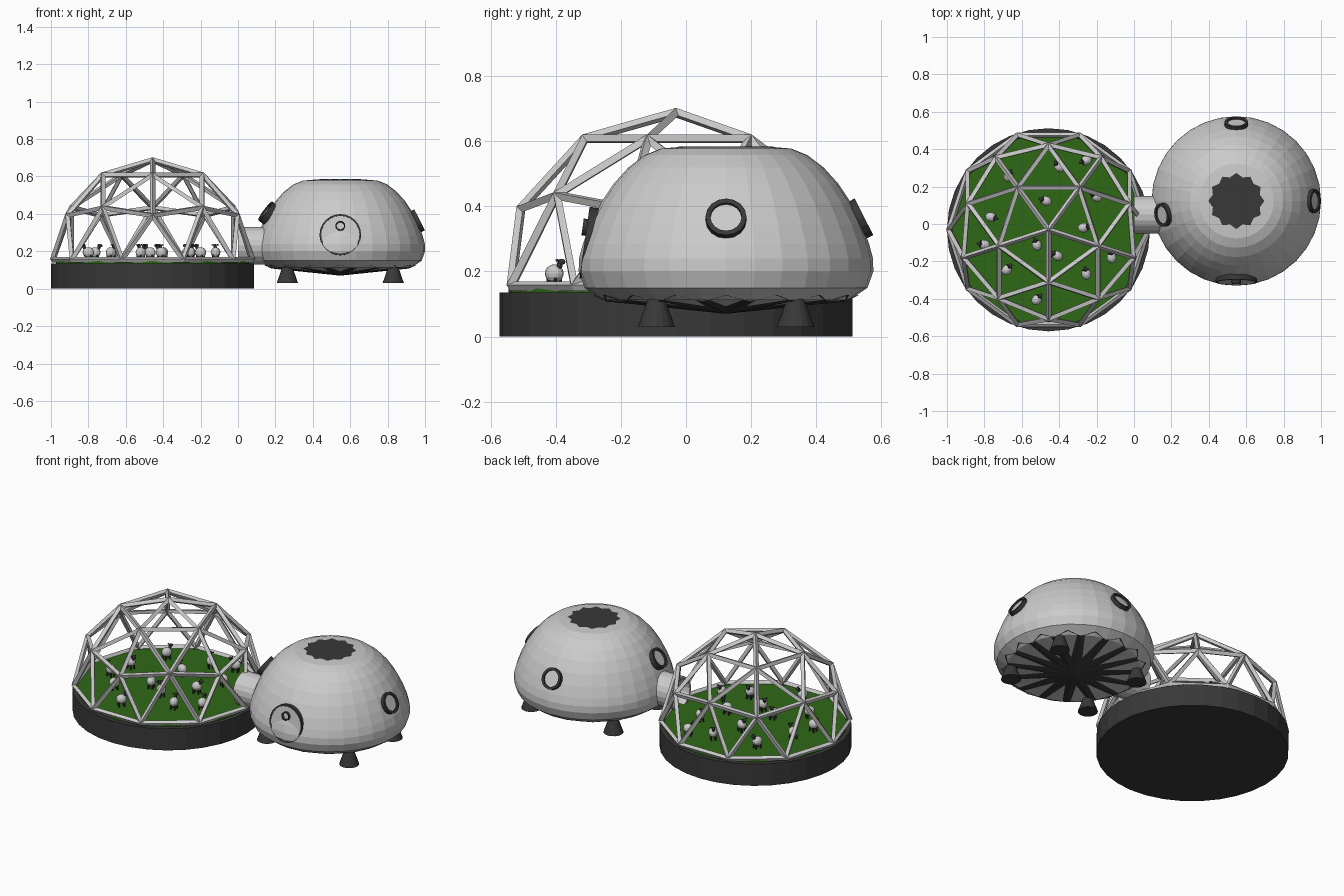
import bpy, bmesh, math
from mathutils import Matrix, Vector

if "Cube" in bpy.data.objects:
    bpy.data.objects.remove(bpy.data.objects["Cube"])


def material(name, rgb):
    m = bpy.data.materials.new(name)
    m.diffuse_color = (*rgb, 1)
    m.use_nodes = True
    m.node_tree.nodes["Principled BSDF"].inputs["Base Color"].default_value = m.diffuse_color
    return m


DARK = material("dark_metal", (0.04, 0.04, 0.04))
GREEN = material("grass_green", (0.028, 0.14, 0.008))
WOOL = material("wool", (0.8, 0.8, 0.8))


def finish(bm, name, mat=None, matrix=None):
    bmesh.ops.remove_doubles(bm, verts=bm.verts, dist=1e-5)
    bmesh.ops.recalc_face_normals(bm, faces=bm.faces)
    me = bpy.data.meshes.new(name)
    bm.to_mesh(me)
    bm.free()
    ob = bpy.data.objects.new(name, me)
    bpy.context.collection.objects.link(ob)
    if mat:
        me.materials.append(mat)
    if matrix:
        ob.matrix_world = matrix
    return ob


def lathe(name, profile, segs, mat=None, matrix=None):
    """Revolve (radius, height) points around the local z axis."""
    bm = bmesh.new()
    rows = []
    for r, z in profile:
        if r == 0:
            rows.append([bm.verts.new((0, 0, z))] * segs)
        else:
            rows.append([bm.verts.new((r * math.cos(a), r * math.sin(a), z))
                         for a in (2 * math.pi * i / segs for i in range(segs))])
    for a, b in zip(rows, rows[1:]):
        for i in range(segs):
            j = (i + 1) % segs
            vs = list(dict.fromkeys((a[i], a[j], b[j], b[i])))
            if len(vs) > 2:
                bm.faces.new(vs)
    return finish(bm, name, mat, matrix)


def facing(pos, azimuth, elevation):
    """Matrix at pos whose local z looks along azimuth / elevation (degrees)."""
    a, e = math.radians(azimuth), math.radians(elevation)
    d = Vector((math.cos(a) * math.cos(e), math.sin(a) * math.cos(e), math.sin(e)))
    return Matrix.Translation(pos) @ d.to_track_quat('Z', 'Y').to_matrix().to_4x4()


def star(name, points, r_out, z_out, r_in, z_in, z_mid, matrix):
    """Dark cap with a zigzag rim."""
    bm = bmesh.new()
    mid = bm.verts.new((0, 0, z_mid))
    rim = []
    for i in range(points * 2):
        a = math.pi * i / points
        r, z = (r_out, z_out) if i % 2 == 0 else (r_in, z_in)
        rim.append(bm.verts.new((r * math.cos(a), r * math.sin(a), z)))
    for i in range(len(rim)):
        bm.faces.new((mid, rim[i], rim[(i + 1) % len(rim)]))
    return finish(bm, name, DARK, matrix)


# Pasture platform and grass
DX, DY = -0.457, -0.031
at_dome = Matrix.Translation((DX, DY, 0))
lathe("platform", [(0, 0), (0.543, 0), (0.543, 0.135), (0, 0.135)], 32, DARK, at_dome)
lathe("grass", [(0, 0.13), (0.515, 0.13), (0.515, 0.15), (0, 0.15)], 32, GREEN, at_dome)

# Geodesic dome frame: upper half of an icosphere turned into struts
bm = bmesh.new()
bmesh.ops.create_icosphere(bm, subdivisions=2, radius=0.533)
bmesh.ops.delete(bm, geom=[v for v in bm.verts if v.co.z < -0.01], context='VERTS')
dome = finish(bm, "dome_frame", None,
              Matrix.Translation((DX, DY, 0.155)) @ Matrix.Rotation(-math.pi / 2, 4, 'Z'))
wire = dome.modifiers.new("struts", 'WIREFRAME')
wire.thickness = 0.03
wire.use_boundary = True
wire.use_even_offset = True

# Pod hull
PX, PY = 0.547, 0.123
at_pod = Matrix.Translation((PX, PY, 0))
lathe("pod_hull", [(0, 0.58), (0.14, 0.583), (0.2, 0.578), (0.25, 0.558), (0.3, 0.52),
                   (0.345, 0.47), (0.385, 0.41), (0.417, 0.345), (0.44, 0.285),
                   (0.452, 0.24), (0.453, 0.2), (0.435, 0.15), (0.38, 0.113), (0, 0.078)],
      32, None, at_pod)
star("pod_roof_cap", 12, 0.15, 0.585, 0.13, 0.585, 0.586, at_pod)
star("pod_underside", 16, 0.41, 0.128, 0.375, 0.108, 0.07, at_pod)

# Landing legs
for sx in (-1, 1):
    for sy in (-1, 1):
        lathe("landing_leg", [(0, 0.03), (0.057, 0.03), (0.022, 0.13), (0, 0.13)], 16, DARK,
              Matrix.Translation((PX + sx * 0.283, PY + sy * 0.214, 0)))

# Round windows: dark rim with a pale pane
for name, pos, az, el in (("right_window", (0.955, PY, 0.36), 0, 27),
                          ("back_window", (PX, 0.531, 0.36), 90, 27),
                          ("left_window", (0.16, 0.05, 0.405), 190.6, 36)):
    m = facing(pos, az, el)
    lathe(name + "_rim", [(0.048, -0.03), (0.063, -0.03), (0.063, 0.018),
                          (0.048, 0.018), (0.048, -0.03)], 16, DARK, m)
    lathe(name + "_pane", [(0, -0.02), (0.049, -0.02), (0.049, 0.008), (0, 0.008)], 16, None, m)

# Front door with porthole
m = facing((PX, -0.298, 0.287), -90, 8)
lathe("door_rim", [(0.102, -0.04), (0.111, -0.04), (0.111, 0.014),
                   (0.102, 0.014), (0.102, -0.04)], 24, DARK, m)
lathe("door_panel", [(0, -0.03), (0.103, -0.03), (0.103, 0.012), (0, 0.012)], 24, None, m)
pm = m @ Matrix.Translation(Vector((0, 0, 0)))
port = facing((PX, -0.302, 0.335), -90, 8)
lathe("door_porthole_rim", [(0.02, 0), (0.026, 0), (0.026, 0.016),
                            (0.02, 0.016), (0.02, 0)], 16, DARK, port)

# Connecting tunnel, an open tube
lathe("tunnel", [(0.088, 0), (0.1, 0), (0.1, 0.16), (0.088, 0.16), (0.088, 0)], 20, None,
      Matrix.Translation((0.0, 0.05, 0.23)) @ Matrix.Rotation(math.pi / 2, 4, 'Y'))


# One sheep mesh, reused for the flock (local x is forward)
def sheep_mesh():
    bm = bmesh.new()

    def ball(pos, size, index):
        mat = Matrix.Translation(pos) @ Matrix.Diagonal((*size, 1))
        res = bmesh.ops.create_uvsphere(bm, u_segments=12, v_segments=8, radius=1, matrix=mat)
        for f in {f for v in res["verts"] for f in v.link_faces}:
            f.material_index = index

    ball((0, 0, 0.044), (0.031, 0.026, 0.028), 0)
    ball((0.022, 0, 0.07), (0.009, 0.009, 0.012), 1)
    ball((0.029, 0, 0.08), (0.014, 0.009, 0.009), 1)
    for s in (-1, 1):
        ball((0.022, s * 0.012, 0.084), (0.004, 0.008, 0.004), 1)
        for x in (-0.015, 0.015):
            res = bmesh.ops.create_cone(bm, cap_ends=True, segments=8, radius1=0.005,
                                        radius2=0.005, depth=0.03,
                                        matrix=Matrix.Translation((x, s * 0.012, 0.015)))
            for f in {f for v in res["verts"] for f in v.link_faces}:
                f.material_index = 1
    me = bpy.data.meshes.new("sheep")
    bm.to_mesh(me)
    bm.free()
    me.materials.append(WOOL)
    me.materials.append(DARK)
    return me


flock = sheep_mesh()
for x, y, heading in ((-0.67, 0.255, 70), (-0.40, 0.305, 130), (-0.255, 0.34, 200),
                      (-0.47, 0.123, 160), (-0.20, 0.145, 150), (-0.765, 0.037, -15),
                      (-0.80, -0.11, 170), (-0.52, -0.112, 110), (-0.27, -0.02, 10),
                      (-0.68, -0.245, 50), (-0.41, -0.17, 150), (-0.255, -0.267, 100),
                      (-0.12, -0.18, 95), (-0.52, -0.405, 50)):
    ob = bpy.data.objects.new("sheep", flock)
    bpy.context.collection.objects.link(ob)
    ob.location = (x, y, 0.15)
    ob.rotation_euler.z = math.radians(heading)
